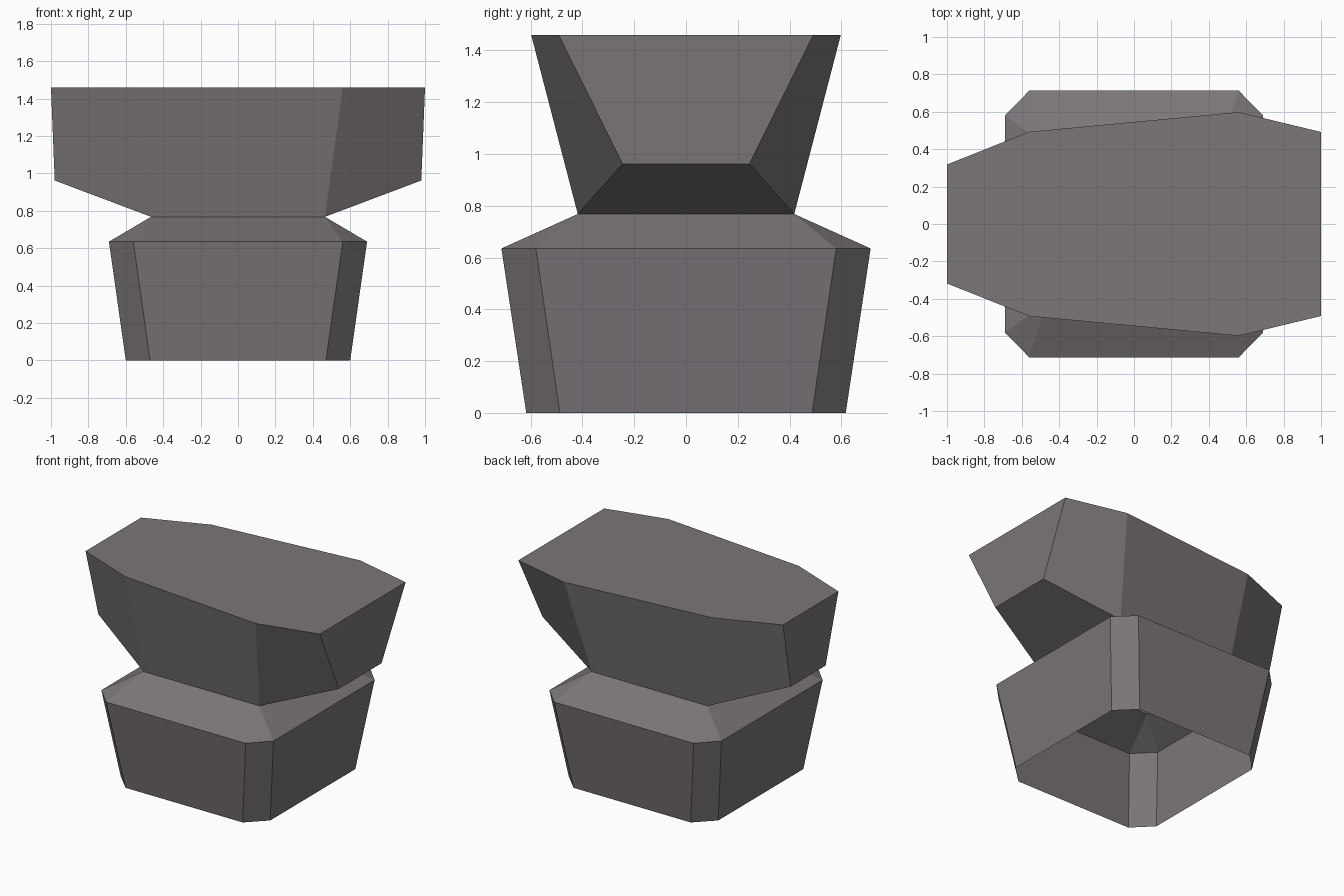
import bpy, bmesh

if "Cube" in bpy.data.objects:
    bpy.data.objects.remove(bpy.data.objects["Cube"])

iron = bpy.data.materials.new("dull iron")
iron.diffuse_color = (0.2, 0.18, 0.19, 1)
iron.use_nodes = True
iron.node_tree.nodes["Principled BSDF"].inputs["Base Color"].default_value = iron.diffuse_color


def ring(right, right_shoulder, left_shoulder, left):
    """Eight-point ring, mirrored front to back, counter-clockwise from above."""
    half = [right, right_shoulder, left_shoulder, left]
    return half + [(x, -y, z) for x, y, z in reversed(half)]


def even_ring(end_x, end_y, side_x, side_y, z):
    """Ring that is also mirrored left to right."""
    return ring((end_x, end_y, z), (side_x, side_y, z),
                (-side_x, side_y, z), (-end_x, end_y, z))


def loft(name, rings, cap_top=False):
    """Skin successive rings; coincident points share one vertex."""
    bm = bmesh.new()
    verts = {}

    def vert(p):
        if p not in verts:
            verts[p] = bm.verts.new(p)
        return verts[p]

    for low, high in zip(rings, rings[1:]):
        for i in range(8):
            j = (i + 1) % 8
            corners = list(dict.fromkeys([low[i], low[j], high[j], high[i]]))
            if len(corners) > 2:
                bm.faces.new([vert(p) for p in corners])
    if cap_top:
        bm.faces.new([vert(p) for p in rings[-1]])
    mesh = bpy.data.meshes.new(name)
    bm.to_mesh(mesh)
    bm.free()
    mesh.materials.append(iron)
    obj = bpy.data.objects.new(name, mesh)
    bpy.context.collection.objects.link(obj)
    return obj


waist = even_ring(0.465, 0.418, 0.465, 0.418, 0.768)

# Flared base, hollow and open underneath, closing in to the square waist
loft("base", [
    even_ring(0.60, 0.487, 0.47, 0.617, 0.0),
    even_ring(0.69, 0.58, 0.56, 0.713, 0.635),
    waist,
])

# Overhanging head, narrower at the left end
loft("head", [
    waist,
    ring((0.98, 0.245, 0.962), (0.465, 0.418, 0.768),
         (-0.465, 0.418, 0.768), (-0.98, 0.20, 0.962)),
    ring((1.0, 0.492, 1.46), (0.56, 0.598, 1.46),
         (-0.56, 0.493, 1.46), (-1.0, 0.318, 1.46)),
], cap_top=True)
